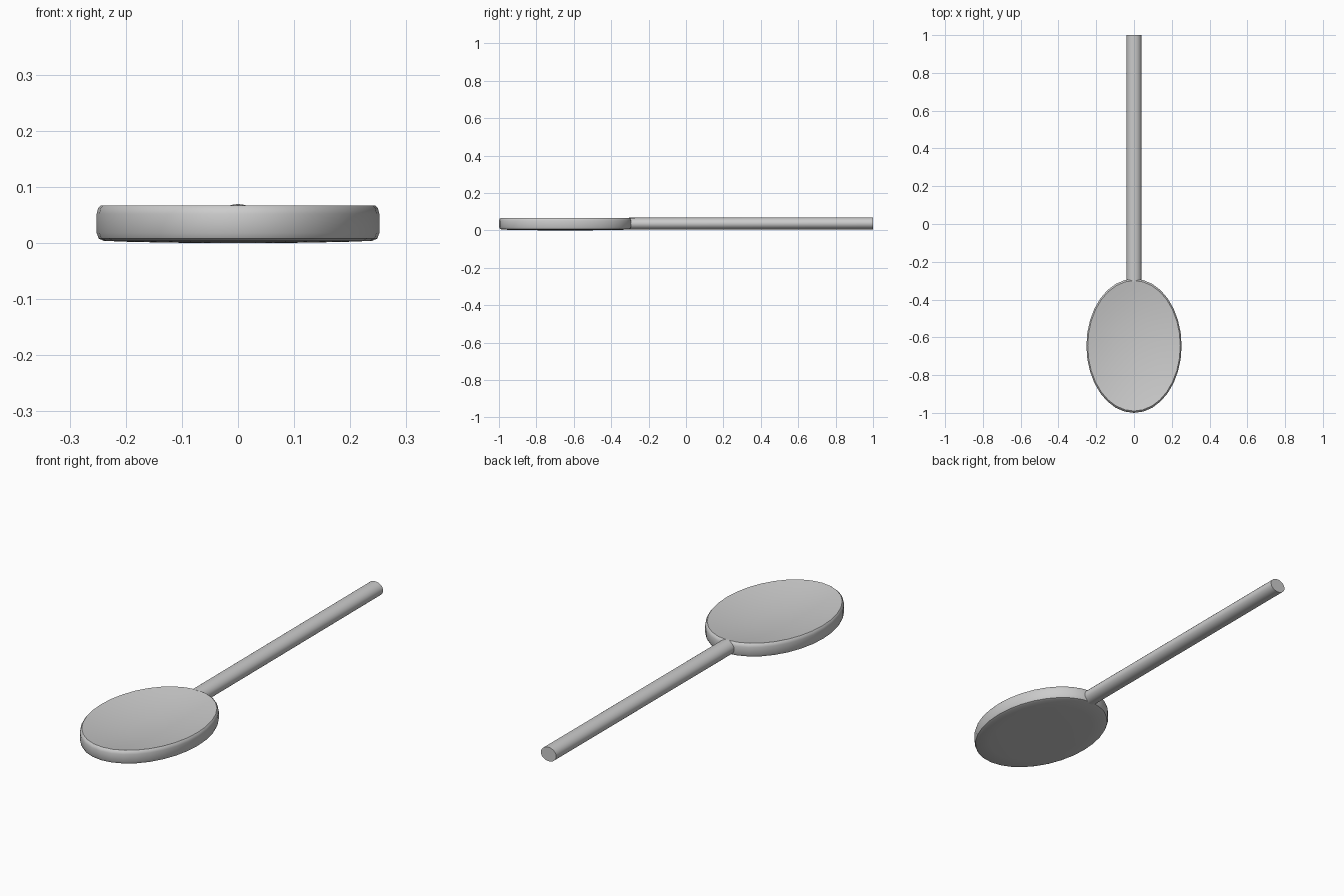
import bpy, bmesh, math

if "Cube" in bpy.data.objects:
    bpy.data.objects.remove(bpy.data.objects["Cube"])

SEG = 32


def finish(name, bm):
    bmesh.ops.recalc_face_normals(bm, faces=bm.faces)
    me = bpy.data.meshes.new(name)
    bm.to_mesh(me)
    bm.free()
    ob = bpy.data.objects.new(name, me)
    bpy.context.collection.objects.link(ob)
    bpy.context.view_layer.objects.active = ob
    ob.select_set(True)
    bpy.ops.object.shade_smooth_by_angle(angle=math.radians(35))
    ob.select_set(False)
    return ob


def bridge(bm, a, b):
    for i in range(len(a)):
        j = (i + 1) % len(a)
        bm.faces.new((a[i], a[j], b[j], b[i]))


# Spoon bowl: elliptical rings from underside, around the rim, into the dish
RX, RY, CY = 0.252, 0.355, -0.645
TOP, DEPTH = 0.067, 0.03
profile = [(0.4, 0.0005), (0.75, 0.002), (0.95, 0.004), (0.985, 0.008),
           (1.0, 0.018), (1.0, 0.052), (0.99, 0.062), (0.972, TOP)]
for t in (0.85, 0.7, 0.55, 0.4, 0.2):
    profile.append((t, TOP - DEPTH * (1 - (t / 0.972) ** 2)))

bm = bmesh.new()
rings = []
for s, z in profile:
    rings.append([bm.verts.new((s * RX * math.cos(2 * math.pi * i / SEG),
                                CY + s * RY * math.sin(2 * math.pi * i / SEG), z))
                  for i in range(SEG)])
for a, b in zip(rings, rings[1:]):
    bridge(bm, a, b)
for ring, z in ((rings[0], 0.0), (rings[-1], TOP - DEPTH)):
    c = bm.verts.new((0, CY, z))
    for i in range(SEG):
        bm.faces.new((ring[i], ring[(i + 1) % SEG], c))
finish("spoon_bowl", bm)

# Handle: straight rod with a slightly flattened section, a hair higher at the end
bm = bmesh.new()
ends = []
for y, zc in ((-0.305, 0.0355), (1.0, 0.0375)):
    ends.append([bm.verts.new((0.039 * math.cos(2 * math.pi * i / SEG), y,
                               zc + 0.032 * math.sin(2 * math.pi * i / SEG)))
                 for i in range(SEG)])
bridge(bm, *ends)
for e in ends:
    bm.faces.new(e)
finish("handle", bm)
